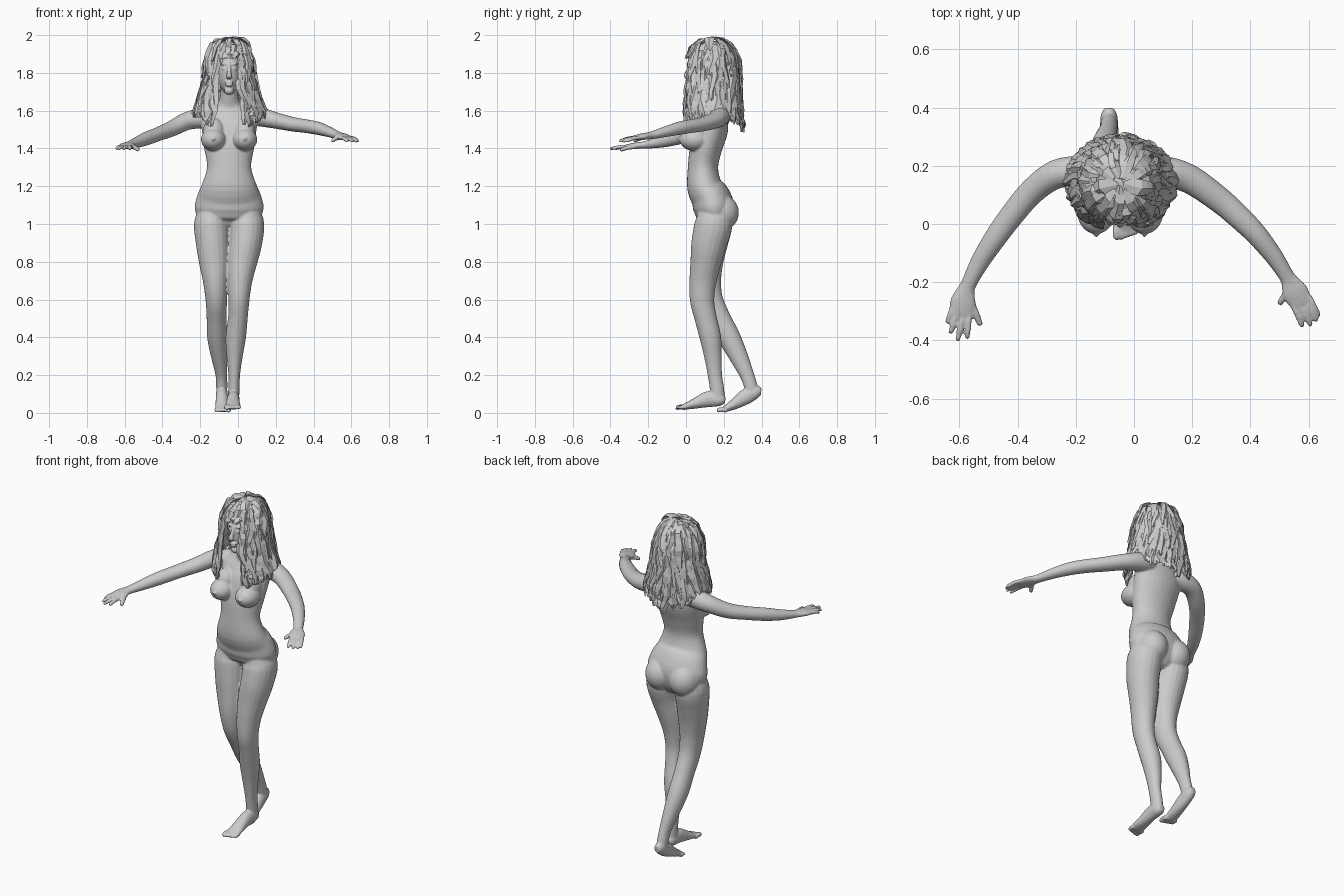
import bpy, bmesh, math, random
from mathutils import Vector, Matrix

random.seed(4)
CX = -0.047  # body centre line


def spline(pts, steps):
    """Catmull-Rom through tuples of any length."""
    v = [Vector(p) for p in pts]
    v = [v[0]] + v + [v[-1]]
    out = []
    for i in range(1, len(v) - 2):
        a, b, c, d = v[i - 1:i + 3]
        for k in range(steps):
            t = k / steps
            out.append(0.5 * (2 * b + (c - a) * t + (2 * a - 5 * b + 4 * c - d) * t * t
                              + (3 * b - a - 3 * c + d) * t ** 3))
    return out + [v[-1]]


def tube(bm, pts, ref=(1, 0, 0), sides=20, steps=4):
    """Loft ellipses along points (x, y, z, radius along ref, other radius)."""
    ring = spline(pts, steps)
    c = [Vector(r[:3]) for r in ring]
    rows = []
    for i, r in enumerate(ring):
        t = (c[min(i + 1, len(c) - 1)] - c[max(i - 1, 0)]).normalized()
        s = Vector(ref)
        s = (s - t * s.dot(t)).normalized()
        o = t.cross(s)
        rows.append([bm.verts.new(c[i] + s * r[3] * math.cos(a) + o * r[4] * math.sin(a))
                     for a in (2 * math.pi * k / sides for k in range(sides))])
    for p, q in zip(rows, rows[1:]):
        for k in range(sides):
            bm.faces.new((p[k], p[k - 1], q[k - 1], q[k]))
    bm.faces.new(rows[0])
    bm.faces.new(rows[-1][::-1])


def ball(bm, centre, radii):
    m = Matrix.Translation(centre) @ Matrix.Diagonal((*radii, 1))
    bmesh.ops.create_uvsphere(bm, u_segments=28, v_segments=18, radius=1, matrix=m)


def digit(bm, a, b, r, bend=0.004):
    a, b = Vector(a), Vector(b)
    m = (a + b) / 2 + Vector((0, 0, bend))
    e = a + (b - a) * 0.93
    tube(bm, [(*a, r, r), (*m, r, r), (*e, r * .85, r * .85), (*b, r * .4, r * .4)],
         ref=(0, 0, 1), sides=10)


def finish(bm, name):
    bmesh.ops.recalc_face_normals(bm, faces=bm.faces[:])
    me = bpy.data.meshes.new(name)
    bm.to_mesh(me)
    bm.free()
    ob = bpy.data.objects.new(name, me)
    bpy.context.collection.objects.link(ob)
    return ob


bm = bmesh.new()

# torso and neck
tube(bm, [(CX, .13, .975, .06, .04), (CX, .145, 1.01, .15, .085), (CX, .148, 1.08, .182, .108),
          (CX, .13, 1.14, .172, .105), (CX, .098, 1.2, .148, .093), (CX, .09, 1.3, .117, .08),
          (CX, .105, 1.4, .132, .085), (CX, .135, 1.5, .145, .088), (CX, .15, 1.56, .15, .072),
          (CX, .155, 1.6, .12, .058), (CX, .15, 1.635, .065, .05), (CX, .135, 1.69, .046, .05),
          (CX, .12, 1.78, .045, .05)], sides=32)

# bust and buttocks
for s in (-1, 1):
    ball(bm, (CX + s * .083, .045, 1.447), (.066, .08, .06))
    ball(bm, (CX + s * .08, .075, 1.49), (.058, .062, .07))
    ball(bm, (CX + s * .083, -.036, 1.45), (.009, .01, .009))
    ball(bm, (CX + s * .078, .18, 1.06), (.088, .1, .098))

# head and face
ball(bm, (CX, .145, 1.865), (.085, .11, .105))
ball(bm, (CX, .095, 1.8), (.062, .075, .112))
ball(bm, (CX, .045, 1.705), (.026, .026, .022))
tube(bm, [(CX, .03, 1.85, .009, .01), (CX, .012, 1.81, .01, .012), (CX, 0, 1.785, .015, .014),
          (CX, .015, 1.772, .012, .01)], sides=12)
for dz in (0, -.014):
    ball(bm, (CX, .022, 1.749 + dz), (.022, .013, .007))
for s in (-1, 1):
    ball(bm, (CX + s * .026, .034, 1.823), (.014, .012, .009))
    ball(bm, (CX + s * .027, .035, 1.848), (.022, .013, .007))

# legs: left is forward, right trails
tube(bm, [(.04, .14, 1.07, .075, .08), (.047, .145, 1.0, .092, .1), (.04, .122, .9, .088, .094),
          (.022, .105, .8, .08, .082), (.01, .09, .7, .066, .072), (.005, .085, .6, .056, .065),
          (0, .102, .51, .052, .059), (-.012, .129, .4, .054, .057), (-.018, .143, .3, .043, .047),
          (-.02, .153, .2, .031, .038), (-.022, .165, .12, .03, .038), (-.024, .168, .07, .03, .035)])
tube(bm, [(-.134, .14, 1.07, .075, .08), (-.141, .145, 1.0, .092, .1), (-.135, .13, .9, .088, .092),
          (-.127, .118, .8, .08, .08), (-.12, .113, .7, .066, .073), (-.115, .128, .6, .057, .068),
          (-.113, .175, .5, .053, .062), (-.11, .228, .4, .053, .06), (-.1, .278, .3, .043, .05),
          (-.088, .323, .2, .031, .038), (-.086, .343, .14, .03, .036), (-.086, .35, .1, .028, .032)])

# feet and toes
tube(bm, [(-.024, .208, .068, .018, .018), (-.024, .182, .07, .031, .034), (-.025, .12, .073, .033, .043),
          (-.027, .06, .054, .037, .031), (-.027, .01, .038, .041, .02), (-.027, -.02, .03, .038, .013)])
tube(bm, [(-.086, .398, .113, .017, .02), (-.086, .372, .112, .029, .034), (-.085, .32, .088, .032, .042),
          (-.084, .27, .055, .035, .032), (-.083, .22, .027, .037, .02), (-.083, .195, .018, .035, .013)])
for x, y, z, s in ((-.027, -.02, .028, 1), (-.083, .197, .014, -1)):
    for i in range(5):
        r = .014 if i == 0 else .0105
        ox = s * (i - 2) * .0165
        digit(bm, (x + ox, y + .02, z), (x + ox, y - .034 + .006 * max(i - 1, 0), z - .001), r)

# arms with palms
Z = (0, 0, 1)
tube(bm, [(-.13, .16, 1.555, .04, .055), (-.19, .178, 1.56, .053, .055), (-.27, .17, 1.545, .048, .05),
          (-.35, .112, 1.505, .042, .045), (-.42, .03, 1.477, .037, .042), (-.485, -.06, 1.452, .036, .038),
          (-.535, -.14, 1.432, .029, .032), (-.57, -.21, 1.42, .021, .027), (-.581, -.24, 1.417, .018, .036),
          (-.588, -.27, 1.414, .017, .045), (-.595, -.312, 1.41, .012, .04)], ref=Z)
tube(bm, [(.04, .16, 1.56, .04, .055), (.1, .178, 1.57, .052, .055), (.19, .155, 1.55, .044, .05),
          (.295, .082, 1.527, .038, .045), (.36, .025, 1.518, .036, .042), (.42, -.035, 1.507, .035, .038),
          (.48, -.11, 1.488, .028, .032), (.525, -.18, 1.47, .021, .027), (.54, -.207, 1.466, .018, .036),
          (.555, -.236, 1.462, .017, .045), (.578, -.275, 1.455, .012, .04)], ref=Z)

# fingers and thumbs
hands = (((-.595, -.3, 1.41), (-.31, -.95), -.012,
          ((-.643, -.342), (-.632, -.378), (-.607, -.403), (-.574, -.396)), (-.565, -.255), (-.527, -.35)),
         ((.575, -.265, 1.457), (.5, -.866), -.02,
          ((.637, -.318), (.63, -.336), (.61, -.352), (.58, -.355)), (.535, -.22), (.498, -.277)))
for (kx, ky, kz), (dx, dy), drop, tips, t0, t1 in hands:
    side = Vector((dy, dx, 0)) if kx < 0 else Vector((-dy, dx, 0))
    side = Vector((-abs(dy), abs(dx), 0)) if kx < 0 else Vector((abs(dy), abs(dx), 0))
    for i, (tx, ty) in enumerate(tips):
        base = Vector((kx, ky, kz)) + side * (.031 - .0207 * i)
        digit(bm, base, (tx, ty, kz + drop), .0105)
    digit(bm, (*t0, kz), (*t1, kz - .018), .0125)

body = finish(bm, "body")
rm = body.modifiers.new("fuse", 'REMESH')
rm.mode = 'VOXEL'
rm.voxel_size = .0055
rm.use_smooth_shade = True
sm = body.modifiers.new("soften", 'SMOOTH')
sm.factor, sm.iterations = .5, 5

# hair: flat-faced tapered locks following an outline (z, x radius, y radius)
ENV = [(1.985, 0, 0), (1.972, .055, .06), (1.935, .095, .105), (1.87, .116, .132), (1.8, .124, .138),
       (1.73, .137, .14), (1.66, .155, .145), (1.59, .178, .148), (1.52, .178, .15), (1.45, .165, .145)]


def outline(u, a, lift):
    u = max(0, min(u, 8.999))
    i = int(u)
    z, rx, ry = Vector(ENV[i]).lerp(Vector(ENV[i + 1]), u - i)
    up = lift if u < 2 else 0
    return Vector((CX + (rx + lift) * math.sin(a), .14 - (ry + lift) * math.cos(a), z + up))


def lock(bm, u0, u1, a, w, lift):
    n, rows = 6, []
    turn, wave = random.uniform(-.5, .5), random.uniform(-.1, .1)
    for k in range(n):
        t = k / (n - 1)
        aa = a + wave * math.sin(t * 5)
        c = outline(u0 + (u1 - u0) * t, aa, lift * (.3 + t) + random.uniform(-.004, .004))
        side = Vector((math.cos(aa), math.sin(aa), 0))
        out = Vector((math.sin(aa), -math.cos(aa), .5 if u0 < 2 else 0)).normalized()
        s = side * math.cos(turn) + out * math.sin(turn)
        o = out * math.cos(turn) - side * math.sin(turn)
        ww = w * (.45, 1, 1.1, 1, .8, .35)[k]
        rows.append([bm.verts.new(c + d) for d in (s * ww, o * ww * .45, -s * ww, -o * ww * .45)])
    for p, q in zip(rows, rows[1:]):
        for k in range(4):
            bm.faces.new((p[k], p[k - 1], q[k - 1], q[k]))
    bm.faces.new(rows[0])
    bm.faces.new(rows[-1])


bm = bmesh.new()
for row, count in enumerate((9, 18, 24, 26, 27, 28, 30, 26)):
    for j in range(count):
        a = 2 * math.pi * (j + .5 * (row % 2) + random.uniform(-.25, .25)) / count
        a = (a + math.pi) % (2 * math.pi) - math.pi
        u0 = row * .93 + random.uniform(.05, .5)
        limit = 8.7 - 1.1 * abs(math.sin(a)) - random.uniform(0, .5)
        if abs(a) < .42:
            limit = 2.9   # face and throat stay open
        u1 = min(u0 + random.uniform(2, 3.2), limit)
        if u1 - u0 > .6:
            lock(bm, u0, u1, a, random.uniform(.017, .027), random.uniform(.002, .016))
finish(bm, "hair")
